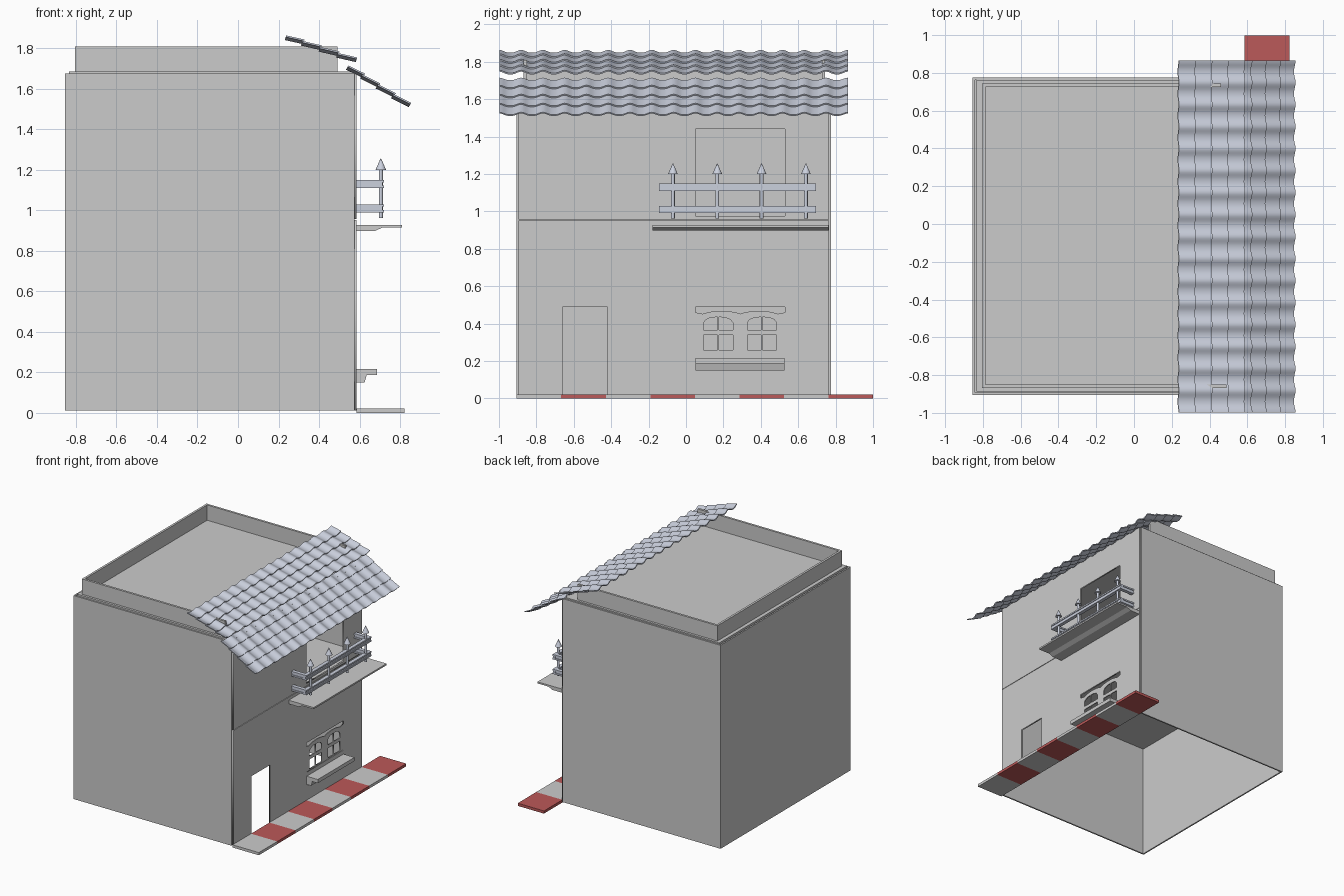
import bpy, bmesh, math
from mathutils import Matrix, Vector

cube = bpy.data.objects.get("Cube")
if cube:
    bpy.data.objects.remove(cube, do_unlink=True)


def material(name, rgb):
    m = bpy.data.materials.new(name)
    m.use_nodes = True
    m.diffuse_color = (*rgb, 1)
    m.node_tree.nodes["Principled BSDF"].inputs["Base Color"].default_value = (*rgb, 1)
    return m


PLASTER = material("plaster_grey", (0.6, 0.6, 0.6))
RED = material("paving_red", (0.5, 0.1, 0.1))
STEEL = material("blue_grey", (0.6, 0.635, 0.73))


def add(name, bm, mat, smooth=False):
    mesh = bpy.data.meshes.new(name)
    bmesh.ops.recalc_face_normals(bm, faces=bm.faces)
    bm.to_mesh(mesh)
    bm.free()
    mesh.materials.append(mat)
    if smooth:
        mesh.polygons.foreach_set("use_smooth", [True] * len(mesh.polygons))
        mesh.set_sharp_from_angle(angle=math.radians(35))
    obj = bpy.data.objects.new(name, mesh)
    bpy.context.collection.objects.link(obj)
    return obj


def box_into(bm, x, y, z):
    lo, hi = Vector((x[0], y[0], z[0])), Vector((x[1], y[1], z[1]))
    mat = Matrix.Translation((lo + hi) / 2) @ Matrix.Diagonal((*(hi - lo), 1))
    bmesh.ops.create_cube(bm, size=1, matrix=mat)


def box(name, x, y, z, mat=PLASTER):
    bm = bmesh.new()
    box_into(bm, x, y, z)
    return add(name, bm, mat)


def rect(y0, y1, z0, z1):
    return [(y0, z0), (y1, z0), (y1, z1), (y0, z1)]


def panel(name, outlines, x0, x1, mat=PLASTER):
    """Flat panel facing +x, cut from an outline followed by its holes."""
    curve = bpy.data.curves.new(name, "CURVE")
    curve.dimensions, curve.fill_mode = "2D", "BOTH"
    curve.extrude = (x1 - x0) / 2
    for pts in outlines:
        sp = curve.splines.new("POLY")
        sp.points.add(len(pts) - 1)
        for p, (y, z) in zip(sp.points, pts):
            p.co = (y, z, 0, 1)
        sp.use_cyclic_u = True
    tmp = bpy.data.objects.new(name + "_outline", curve)
    bpy.context.collection.objects.link(tmp)
    bpy.context.view_layer.update()
    mesh = bpy.data.meshes.new_from_object(tmp)
    bm = bmesh.new()
    bm.from_mesh(mesh)
    bpy.data.objects.remove(tmp)
    bpy.data.meshes.remove(mesh)
    bmesh.ops.remove_doubles(bm, verts=bm.verts, dist=1e-5)
    for v in bm.verts:
        v.co = ((x0 + x1) / 2 + v.co.z, v.co.x, v.co.y)
    return add(name, bm, mat)


def ledge(name, profile, y0, y1):
    """Extrude an (x, z) profile along y."""
    bm = bmesh.new()
    face = bm.faces.new([bm.verts.new((x, y0, z)) for x, z in profile])
    ext = bmesh.ops.extrude_face_region(bm, geom=[face])["geom"]
    bmesh.ops.translate(bm, vec=(0, y1 - y0, 0),
                        verts=[v for v in ext if isinstance(v, bmesh.types.BMVert)])
    return add(name, bm, PLASTER)


# Hollow shell, open underneath
BACK, FACE = -0.855, 0.585
Y0, Y1, TOP, T = -0.905, 0.775, 1.675, 0.012
FLOOR = 0.96
box("rear_wall", (BACK, BACK + T), (Y0, Y1), (0.012, TOP))
box("near_side_wall", (BACK + T, 0.574), (Y0, Y0 + T), (0.012, TOP))
box("far_side_wall", (BACK + T, 0.574), (Y1 - T, Y1), (0.012, TOP))
box("upper_floor", (BACK + T, 0.573), (Y0 + T, Y1 - T), (FLOOR - 0.012, FLOOR))
box("flat_roof", (BACK + 0.02, 0.573), (Y0 + 0.018, Y1 - 0.012), (TOP - 0.01, TOP + 0.01))

# Facade with door, window and balcony openings
lower = [(-0.895, 0.012), (-0.66, 0.012), (-0.66, 0.49), (-0.42, 0.49),
         (-0.42, 0.012), (0.765, 0.012), (0.765, 0.952), (-0.895, 0.952)]
panel("lower_facade", [lower, rect(0.05, 0.53, 0.25, 0.49)], 0.573, FACE)
panel("upper_facade", [rect(-0.895, 0.765, 0.956, TOP),
                       rect(0.05, 0.53, 0.975, 1.44)], 0.573, FACE)

# Window frame with two arched casements
crown = [(0.53, 0.25), (0.53, 0.46)]
for i in range(17):
    t = 1 - i / 8
    crown.append((0.29 + 0.2 * t, 0.452 + 0.016 * abs(math.sin(math.pi * t)) ** 0.7))
crown += [(0.05, 0.46), (0.05, 0.25)]
holes = []
for mid in (0.172, 0.406):
    for side in (-1, 1):
        near, far = mid + side * 0.004, mid + side * 0.078
        holes.append(rect(near, far, 0.26, 0.338))
        holes.append([(near, 0.365), (far, 0.365), (far, 0.405),
                      (mid + side * 0.066, 0.421), (mid + side * 0.04, 0.432),
                      (near, 0.435)])
panel("window_frame", [crown] + holes, 0.574, 0.582)

# Projecting ledges
ledge("window_sill", [(FACE, 0.15), (0.625, 0.15), (0.635, 0.187), (0.685, 0.187),
                      (0.685, 0.217), (FACE, 0.217)], 0.052, 0.527)
ledge("balcony_slab", [(FACE, 0.897), (0.675, 0.897), (0.71, 0.914), (0.81, 0.914),
                       (0.81, 0.927), (FACE, 0.927)], -0.18, 0.762)

# Parapet around three sides of the roof
P = (TOP + 0.01, 1.81)
box("parapet_rear", (-0.805, -0.787), (-0.868, 0.744), P)
box("parapet_near_side", (-0.787, 0.49), (-0.868, -0.85), P)
box("parapet_far_side", (-0.787, 0.46), (0.726, 0.744), P)

# Paved kerb in alternating colours
STEP = 0.238
for i in range(8):
    a = Y0 + i * STEP
    box(f"kerb_tile_{i + 1}", (FACE, 0.822), (a, a + STEP), (0, 0.022),
        RED if i % 2 else PLASTER)

# Balcony rails: paired flanges joined by a slim web, returning to the wall
for name, z in (("lower_rail", 1.01), ("upper_rail", 1.13)):
    bm = bmesh.new()
    for dz, h, w in ((-0.014, 0.006, 0.015), (0, 0.012, 0.009), (0.014, 0.006, 0.015)):
        zz = (z + dz - h, z + dz + h)
        box_into(bm, (0.705 - w, 0.705 + w), (-0.145, 0.695), zz)
        for y in (-0.13, 0.68):
            box_into(bm, (FACE, 0.705 - w), (y - w, y + w), zz)
    add(name, bm, STEEL)

# Pointed balusters
for i in range(4):
    bm = bmesh.new()
    y = -0.07 + i * 0.237
    for r1, r2, z0, z1 in ((0.01, 0.01, 0.962, 1.2), (0.026, 0.001, 1.2, 1.257)):
        bmesh.ops.create_cone(bm, cap_ends=True, segments=16, radius1=r1, radius2=r2,
                              depth=z1 - z0, matrix=Matrix.Translation((0.705, y, (z0 + z1) / 2)))
    add(f"baluster_{i + 1}", bm, STEEL, True)


# Rows of curved roof tiles, each row lapping over the one below
def tile_slope(name, start, end, rows=4, columns=16, segs=10):
    a, b = Vector((start[0], 0, start[1])), Vector((end[0], 0, end[1]))
    along = (b - a).normalized()
    up = Vector((-along.z, 0, along.x))
    length = (b - a).length / rows
    for r in range(rows):
        bm = bmesh.new()
        bmesh.ops.create_grid(bm, x_segments=columns * segs, y_segments=1, size=0.5)
        for v in bm.verts:
            u, low = v.co.x + 0.5, v.co.y > 0
            wave = (0.5 + 0.5 * math.cos(2 * math.pi * columns * u)) ** 1.4
            s = length * (r + (1 if low else -0.08 * (r > 0)))
            lift = 0.016 * wave + (0.008 if low else -0.002)
            v.co = a + along * s + up * lift + Vector((0, -0.998 + 1.863 * u, 0))
        top = bm.faces[:]
        ext = bmesh.ops.extrude_face_region(bm, geom=top, use_keep_orig=True)["geom"]
        bmesh.ops.translate(bm, vec=-0.008 * up,
                            verts=[v for v in ext if isinstance(v, bmesh.types.BMVert)])
        add(f"{name}_row_{r + 1}", bm, STEEL, True)


tile_slope("upper_tiles", (0.234, 1.85), (0.581, 1.732))
tile_slope("lower_tiles", (0.538, 1.703), (0.843, 1.51))
